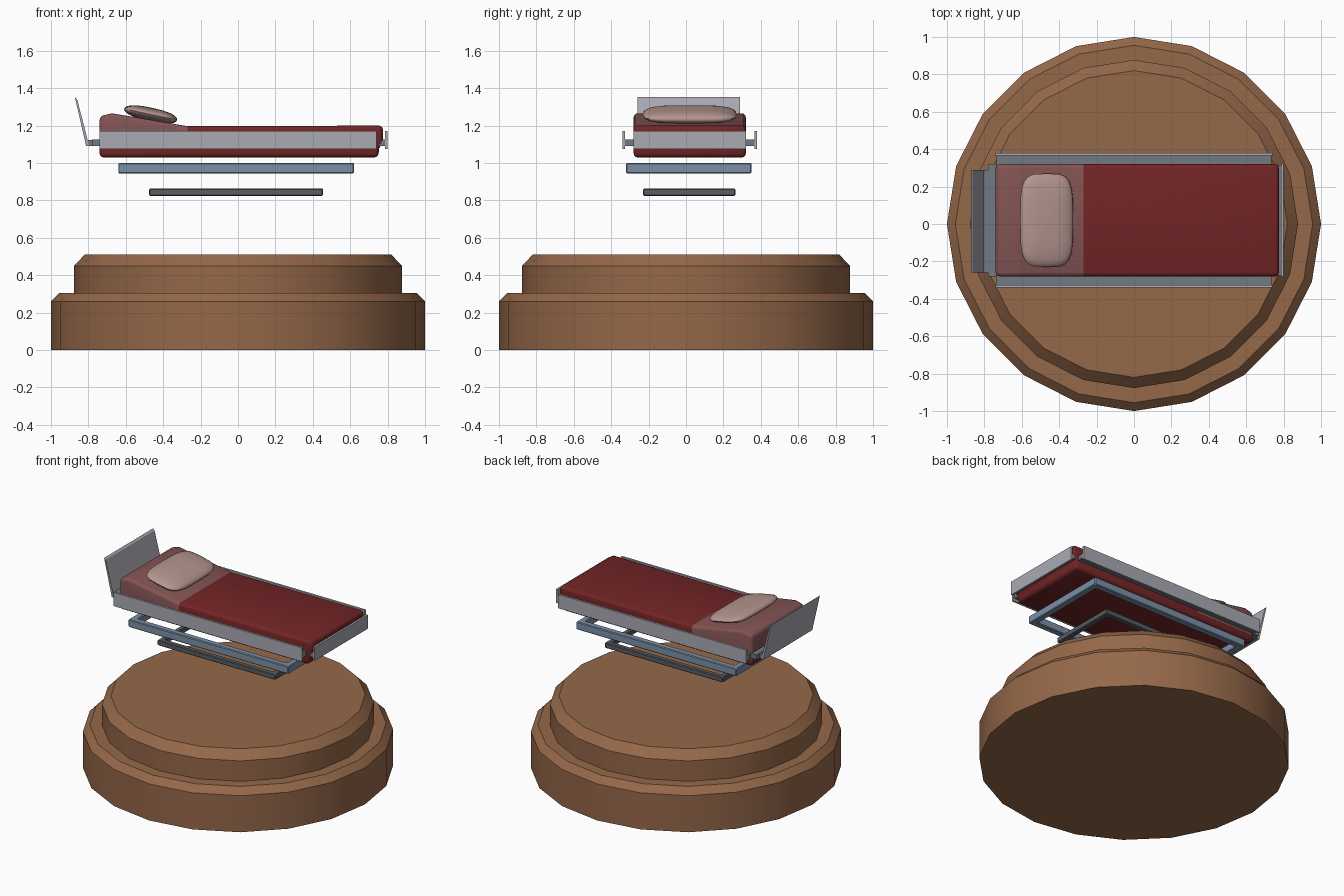
import bpy, bmesh, math
from mathutils import Vector, Matrix

if "Cube" in bpy.data.objects:
    bpy.data.objects.remove(bpy.data.objects["Cube"])


def mat(name, rgb):
    m = bpy.data.materials.new(name)
    m.diffuse_color = (*rgb, 1)
    m.use_nodes = True
    m.node_tree.nodes["Principled BSDF"].inputs["Base Color"].default_value = m.diffuse_color
    return m


WOOD = mat("brown base", (0.30, 0.138, 0.067))
RED = mat("red blanket", (0.17, 0.018, 0.019))
SHEET = mat("dusty pink sheet", (0.23, 0.088, 0.088))
PILLOW = mat("pale pink pillow", (0.46, 0.30, 0.275))
PANEL = mat("light grey panel", (0.40, 0.40, 0.45))
SLATE = mat("slate bracket", (0.17, 0.195, 0.23))
BLUE = mat("blue grey frame", (0.20, 0.28, 0.39))
DARK = mat("dark grey frame", (0.10, 0.11, 0.125))


def finish(name, bm, *mats, angle=30):
    bmesh.ops.recalc_face_normals(bm, faces=bm.faces)
    me = bpy.data.meshes.new(name)
    bm.to_mesh(me)
    bm.free()
    ob = bpy.data.objects.new(name, me)
    bpy.context.collection.objects.link(ob)
    for m in mats:
        me.materials.append(m)
    bpy.ops.object.select_all(action='DESELECT')
    ob.select_set(True)
    bpy.context.view_layer.objects.active = ob
    bpy.ops.object.shade_smooth_by_angle(angle=math.radians(angle))
    return ob


def box(name, lo, hi, m):
    bm = bmesh.new()
    bmesh.ops.create_cube(bm, size=1)
    lo, hi = Vector(lo), Vector(hi)
    for v in bm.verts:
        v.co = (lo + hi) / 2 + v.co * (hi - lo)
    return finish(name, bm, m)


def extrude_xz(points, y0, y1):
    bm = bmesh.new()
    f = bm.faces.new([bm.verts.new((x, y0, z)) for x, z in points])
    r = bmesh.ops.extrude_face_region(bm, geom=[f])
    for v in r["geom"]:
        if isinstance(v, bmesh.types.BMVert):
            v.co.y = y1
    bmesh.ops.recalc_face_normals(bm, faces=bm.faces)
    return bm


def ring_frame(name, x0, x1, y0, y1, z0, z1, w, m):
    bm = bmesh.new()
    loops = []
    for d, z in ((0, z0), (0, z1), (w, z1), (w, z0)):
        loops.append([bm.verts.new(c) for c in ((x0 + d, y0 + d, z), (x1 - d, y0 + d, z),
                                                (x1 - d, y1 - d, z), (x0 + d, y1 - d, z))])
    for i in range(4):
        a, b = loops[i], loops[(i + 1) % 4]
        for j in range(4):
            k = (j + 1) % 4
            bm.faces.new((a[j], a[k], b[k], b[j]))
    bmesh.ops.recalc_face_normals(bm, faces=bm.faces)
    bmesh.ops.bevel(bm, geom=bm.edges[:], offset=0.005, segments=1, affect='EDGES')
    return finish(name, bm, m)


# two-tier round base, 20 sides
bm = bmesh.new()
rings = []
for r, z in ((1, 0), (1, 0.26), (0.955, 0.305), (0.877, 0.305), (0.877, 0.45), (0.82, 0.51)):
    rings.append([bm.verts.new((r * math.cos(i * math.tau / 20), r * math.sin(i * math.tau / 20), z))
                  for i in range(20)])
for a, b in zip(rings, rings[1:]):
    for i in range(20):
        j = (i + 1) % 20
        bm.faces.new((a[i], a[j], b[j], b[i]))
bm.faces.new(rings[0][::-1])
bm.faces.new(rings[-1])
finish("base", bm, WOOD)

# floating frames below the bed
ring_frame("upper_frame", -0.64, 0.62, -0.32, 0.35, 0.945, 1.0, 0.045, BLUE)
ring_frame("lower_frame", -0.475, 0.455, -0.23, 0.265, 0.825, 0.863, 0.037, DARK)

# mattress with raised head end; sheet at the head, blanket elsewhere
bm = extrude_xz([(-0.74, 1.03), (0.75, 1.03), (0.755, 1.08), (0.775, 1.11), (0.775, 1.2),
                 (-0.27, 1.197), (-0.58, 1.25), (-0.675, 1.266), (-0.74, 1.25)], -0.28, 0.32)
bmesh.ops.bevel(bm, geom=[e for e in bm.edges if e.calc_face_angle() > math.radians(40)],
                offset=0.022, segments=3, profile=0.5, affect='EDGES')
for co, no in (((-0.27, 0, 0), (1, 0, 0)), ((0, 0, 1.075), (0, 0, 1))):
    bmesh.ops.bisect_plane(bm, geom=bm.verts[:] + bm.edges[:] + bm.faces[:],
                           plane_co=co, plane_no=no)
for f in bm.faces:
    c = f.calc_center_median()
    f.material_index = 1 if c.x < -0.27 and c.z > 1.075 else 0
finish("mattress", bm, RED, SHEET, angle=40)

# pillow: squared-off cushion tilted towards the foot
bm = bmesh.new()
bmesh.ops.create_uvsphere(bm, u_segments=24, v_segments=12, radius=1)


def power(v, p):
    return math.copysign(abs(v) ** p, v)


for v in bm.verts:
    h = math.hypot(v.co.x, v.co.y)
    s = h ** 0.75 if h > 1e-5 else 0
    cx, cy = (v.co.x / h, v.co.y / h) if h > 1e-5 else (0, 0)
    v.co = (0.145 * s * power(cx, 0.5), 0.25 * s * power(cy, 0.5), 0.036 * v.co.z)
bm.transform(Matrix.Translation((-0.467, 0.02, 1.26)) @ Matrix.Rotation(math.radians(12), 4, 'Y'))
finish("pillow", bm, PILLOW, angle=60)

# side rails: upright panel on a bracket, mirrored about the bed centre
for side, s in (("front", -1), ("back", 1)):
    def span(a, b):
        return sorted((0.02 + s * a, 0.02 + s * b))
    a, b = span(0.345, 0.36)
    box(side + "_rail", (-0.74, a, 1.075), (0.74, b, 1.172), PANEL)
    a, b = span(0.295, 0.346)
    box(side + "_rail_bracket", (-0.735, a, 1.092), (0.735, b, 1.125), SLATE)

# foot rail
box("foot_rail", (0.785, -0.28, 1.075), (0.8, 0.32, 1.172), PANEL)
box("foot_rail_bracket", (0.75, -0.275, 1.092), (0.786, 0.315, 1.125), SLATE)

# headboard leaning outwards on its bracket
bm = extrude_xz([(-0.812, 1.09), (-0.795, 1.09), (-0.86, 1.34), (-0.872, 1.352)], -0.26, 0.29)
finish("headboard", bm, PANEL)
box("headboard_bracket", (-0.805, -0.26, 1.092), (-0.73, 0.29, 1.122), SLATE)
box("headboard_mount", (-0.78, -0.28, 1.092), (-0.735, 0.32, 1.126), SLATE)
